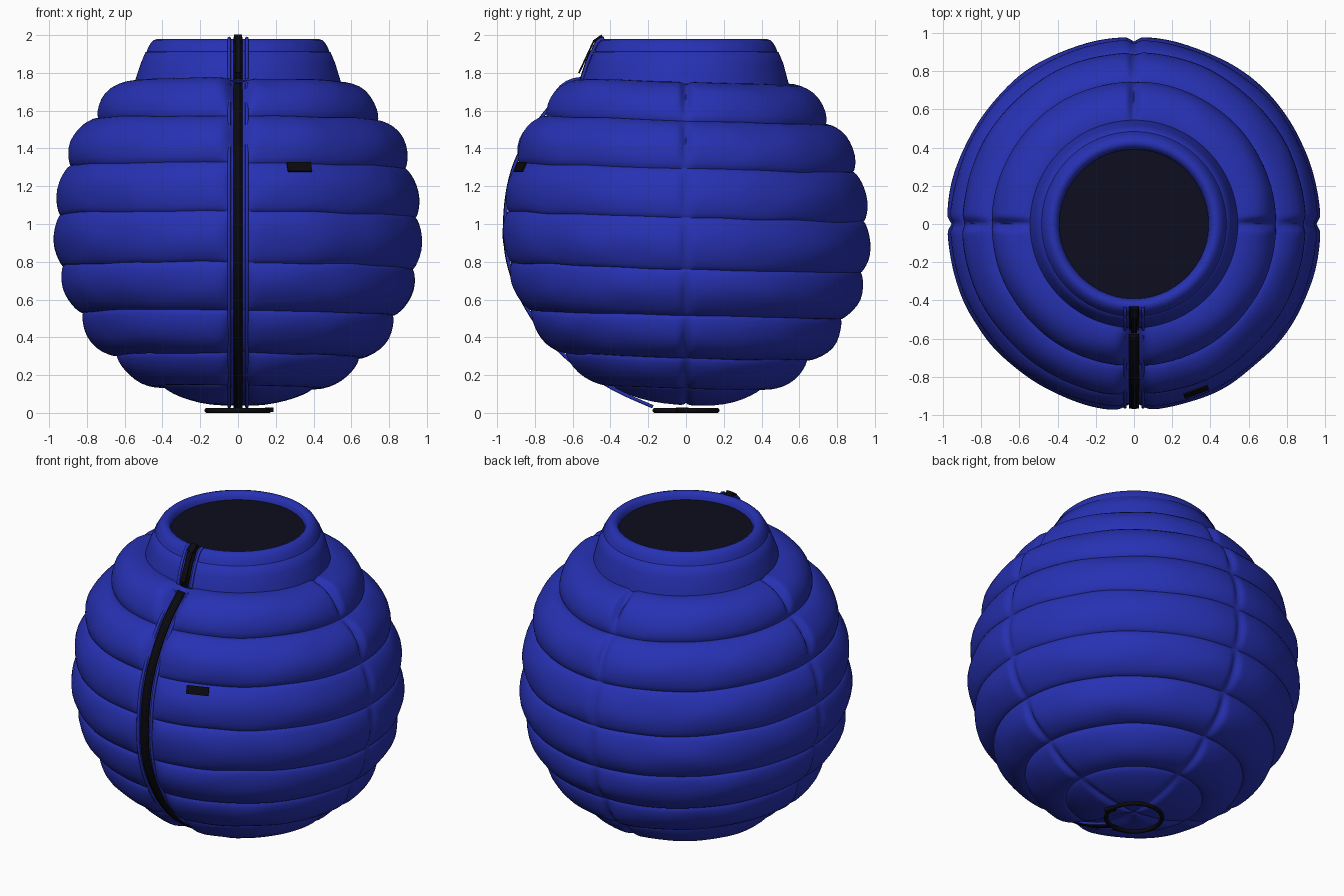
import bpy, bmesh, math
from mathutils import Vector, noise

cube = bpy.data.objects.get("Cube")
if cube:
    bpy.data.objects.remove(cube, do_unlink=True)


def material(name, rgb):
    m = bpy.data.materials.new(name)
    m.use_nodes = True
    m.diffuse_color = (*rgb, 1)
    bsdf = m.node_tree.nodes["Principled BSDF"]
    bsdf.inputs["Base Color"].default_value = (*rgb, 1)
    bsdf.inputs["Roughness"].default_value = 0.7
    return m


BLUE = material("royal blue fabric", (0.02, 0.031, 0.45))
BLACK = material("black trim", (0.003, 0.003, 0.005))
LINING = material("dark navy lining", (0.004, 0.004, 0.013))


def finish(name, bm, mat, angle=50):
    bmesh.ops.recalc_face_normals(bm, faces=bm.faces)
    mesh = bpy.data.meshes.new(name)
    bm.to_mesh(mesh)
    bm.free()
    mesh.materials.append(mat)
    ob = bpy.data.objects.new(name, mesh)
    bpy.context.collection.objects.link(ob)
    bpy.ops.object.select_all(action="DESELECT")
    ob.select_set(True)
    bpy.context.view_layer.objects.active = ob
    bpy.ops.object.shade_smooth_by_angle(angle=math.radians(angle))
    return ob


def lathe(name, rows, columns, point, mat, angle=50):
    """Closed surface of revolution; point(row, theta) gives each vertex."""
    bm = bmesh.new()
    grid = [[bm.verts.new(point(r, math.tau * c / columns)) for c in range(columns)]
            for r in range(rows)]
    for low, high in zip(grid, grid[1:]):
        for c in range(columns):
            d = (c + 1) % columns
            bm.faces.new((low[c], low[d], high[d], high[c]))
    bmesh.ops.remove_doubles(bm, verts=bm.verts, dist=0.0001)
    return finish(name, bm, mat, angle)


def box(name, centre, size, rotation, mat):
    bpy.ops.mesh.primitive_cube_add(size=1, location=centre, rotation=rotation)
    ob = bpy.context.object
    ob.name = name
    ob.scale = size
    ob.data.materials.append(mat)
    return ob


# Quilting seams as (radius, height), and the puff height between each pair
SEAMS = [Vector(p) for p in ((0, 0.055), (0.40, 0.14), (0.64, 0.30), (0.82, 0.52), (0.925, 0.77),
                             (0.94, 1.04), (0.885, 1.30), (0.74, 1.55), (0.51, 1.745))]
PUFFS = (0.045, 0.055, 0.06, 0.052, 0.045, 0.045, 0.068, 0.085)
STEPS = 12
samples = []
for a, b, height in zip(SEAMS, SEAMS[1:], PUFFS):
    along = (b - a).normalized()
    normal = Vector((along.y, -along.x))
    for i in range(STEPS):
        t = (1 - math.cos(math.pi * i / STEPS)) / 2
        samples.append((a.lerp(b, t), normal, height * math.sin(math.pi * t) ** 0.65))
samples.append((SEAMS[-1], Vector((0, 1)), 0))


def tilt(x, y):
    return -0.03 * y - 0.008 * x


def body_point(row, theta):
    base, normal, puff = samples[row]
    # Puffs flatten into the four vertical seams, widest beside the zip
    for k in range(4):
        gap = abs((theta - k * math.pi / 2 + math.pi) % math.tau - math.pi)
        width, depth = (0.055, 0.95) if k == 3 else (0.022, 0.5)
        puff *= 1 - depth * math.exp(-(gap * max(base.x, 0.1) / width) ** 2)
    c, s = math.cos(theta), math.sin(theta)
    spot = Vector((c * base.x * 4, s * base.x * 4, base.y * 6))
    puff *= 1 + 0.16 * noise.noise(spot)
    p = base + normal * puff
    wobble = 0.008 * noise.noise(spot * 0.8) * min(1, base.x * 2)
    return (p.x * c, p.x * s, p.y + tilt(p.x * c, p.x * s) + wobble)


lathe("quilted_body", len(samples), 320, body_point, BLUE, 75)

# Collar with a stitched band and rolled rim
COLLAR = ((0.50, 1.70), (0.545, 1.745), (0.542, 1.765), (0.515, 1.85), (0.49, 1.91), (0.484, 1.912),
          (0.475, 1.935), (0.462, 1.958), (0.445, 1.974), (0.425, 1.98), (0.408, 1.972), (0.395, 1.955),
          (0.388, 1.92))


def collar_point(row, theta):
    r, z = COLLAR[row]
    lean = tilt(r * math.cos(theta), r * math.sin(theta)) * (row < 3)
    return (r * math.cos(theta), r * math.sin(theta), z + lean)


lathe("collar", len(COLLAR), 128, collar_point, BLUE)

# Lining that closes the opening
bm = bmesh.new()
bmesh.ops.create_circle(bm, cap_ends=True, segments=96, radius=0.395)
lining = finish("opening_lining", bm, LINING)
lining.location.z = 1.935


# Smooth front path followed by the zip, lifted off the seams
def front_path(start, lift):
    pts = [Vector((start, 0.04))] + [p.copy() for p in SEAMS[1:-1]] + [Vector((0.57, 1.715))]
    out = []
    for i in range(len(pts) - 1):
        p0, p1 = pts[max(i - 1, 0)], pts[i]
        p2, p3 = pts[i + 1], pts[min(i + 2, len(pts) - 1)]
        for k in range(8):
            t = k / 8
            out.append(0.5 * (2 * p1 + (p2 - p0) * t + (2 * p0 - 5 * p1 + 4 * p2 - p3) * t * t
                              + (3 * p1 - p0 - 3 * p2 + p3) * t ** 3))
    out.append(pts[-1])
    lifted = []
    for i, p in enumerate(out):
        d = (out[min(i + 1, len(out) - 1)] - out[max(i - 1, 0)]).normalized()
        q = p + Vector((d.y, -d.x)) * lift
        lifted.append(Vector((0, -q.x, q.y + tilt(0, -q.x))))
    return lifted


def collar_path(lift):
    return [Vector((0, -r - lift, z + lift * 0.4)) for r, z in COLLAR[2:10]]


def strip(name, path, width, thickness, mat):
    bm = bmesh.new()
    pairs = [[bm.verts.new(p + Vector((s * width / 2, 0, 0))) for s in (-1, 1)] for p in path]
    for a, b in zip(pairs, pairs[1:]):
        bm.faces.new((a[0], a[1], b[1], b[0]))
    ob = finish(name, bm, mat)
    solid = ob.modifiers.new("thickness", "SOLIDIFY")
    solid.thickness = thickness
    solid.offset = 0
    return ob


def cord(name, path, x, radius, mat):
    curve = bpy.data.curves.new(name, "CURVE")
    curve.dimensions = "3D"
    curve.bevel_depth = radius
    curve.bevel_resolution = 2
    spline = curve.splines.new("POLY")
    spline.points.add(len(path) - 1)
    for point, p in zip(spline.points, path):
        point.co = (x, p.y, p.z, 1)
    curve.materials.append(mat)
    ob = bpy.data.objects.new(name, curve)
    bpy.context.collection.objects.link(ob)


for part, path in (("body", front_path(0.17, 0.014)), ("collar", collar_path(0.008))):
    strip(part + "_zip_tape", path, 0.05, 0.014, BLACK)
    raised = [p + Vector((0, -0.006, 0)) for p in path]
    strip(part + "_zip_teeth", raised, 0.024, 0.012, BLACK)
    for side, x in (("left", 0.047), ("right", -0.047)):
        cord(f"{part}_zip_piping_{side}", path, x, 0.009, BLUE)

# Zip slider at the rim, with its hanging pull
box("zip_slider", (0, -0.462, 1.975), (0.042, 0.055, 0.03), (math.radians(35), 0, 0), BLACK)
box("zip_pull", (0, -0.527, 1.885), (0.034, 0.009, 0.19), (math.radians(-25), 0, 0), BLACK)

# Small side tab on the chest
box("side_tab", (0.325, -0.878, 1.302), (0.135, 0.009, 0.052),
    (math.radians(-25), 0, math.radians(20)), BLACK)

# Ring under the base and its clasp
bpy.ops.mesh.primitive_torus_add(major_radius=0.165, minor_radius=0.013, major_segments=64,
                                 minor_segments=10, location=(0, 0, 0.013))
ring = bpy.context.object
ring.name = "base_ring"
ring.data.materials.append(BLACK)
bpy.ops.object.shade_smooth_by_angle(angle=math.radians(60))
box("base_ring_clasp", (0.165, -0.02, 0.016), (0.03, 0.06, 0.024), (0, 0, 0.3), BLACK)
